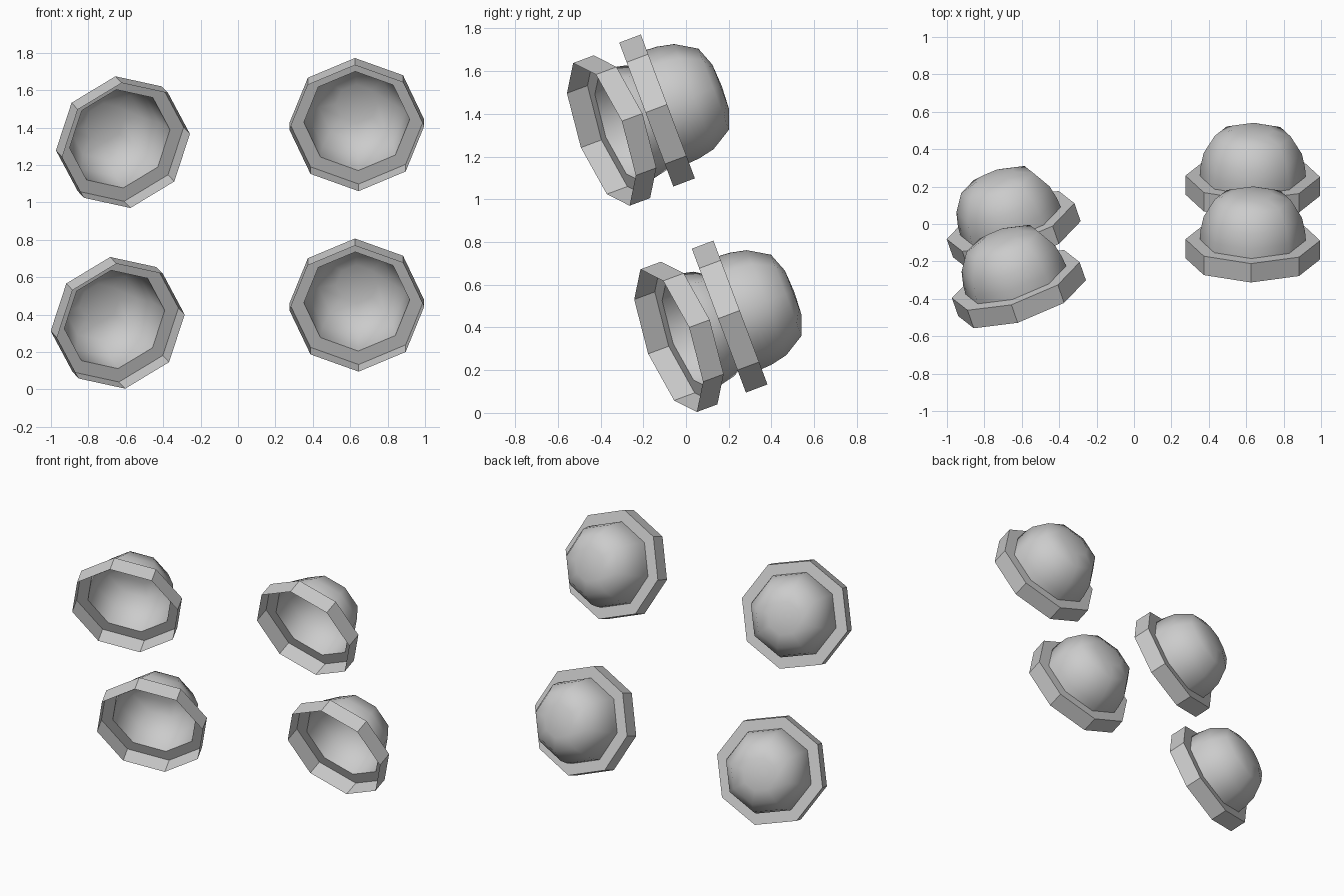
import bpy, bmesh
from math import sin, cos, radians, pi
from mathutils import Vector, Matrix

if "Cube" in bpy.data.objects:
    bpy.data.objects.remove(bpy.data.objects["Cube"])

SIDES = 8
# Lathe profile: (radius, depth behind the flange plane)
PROFILE = [(0.36, -0.108), (0.36, 0.0), (0.283, 0.0), (0.28, 0.05),
           (0.263, 0.13), (0.203, 0.229), (0.11, 0.264)]
TIP = 0.27
DOME_START = 2  # profile segment where the smooth dome begins


def lamp_cup(name, centre, back, roll):
    """Octagonal open rim, flat step and rounded bowl along the axis 'back'."""
    back = Vector(back).normalized()
    side = Vector((back.y, -back.x, 0)).normalized()
    up = back.cross(side) * -1
    bm = bmesh.new()
    rings = []
    for r, d in PROFILE:
        ring = []
        for i in range(SIDES):
            t = radians(roll) + 2 * pi * i / SIDES
            ring.append(bm.verts.new(side * r * cos(t) + up * r * sin(t) + back * d))
        rings.append(ring)
    tip = bm.verts.new(back * TIP)

    # Rim, step and bowl walls
    for k in range(len(rings) - 1):
        a, b = rings[k], rings[k + 1]
        for i in range(SIDES):
            j = (i + 1) % SIDES
            f = bm.faces.new((a[i], a[j], b[j], b[i]))
            f.smooth = k >= DOME_START
    # Bowl end
    for i in range(SIDES):
        f = bm.faces.new((rings[-1][i], rings[-1][(i + 1) % SIDES], tip))
        f.smooth = True

    bmesh.ops.recalc_face_normals(bm, faces=bm.faces)
    # Outside of the rim must face away from the axis
    f = rings[0][0].link_faces[0]
    c = f.calc_center_median()
    if f.normal.dot(c - back * c.dot(back)) < 0:
        bmesh.ops.reverse_faces(bm, faces=bm.faces)
    mesh = bpy.data.meshes.new(name)
    bm.to_mesh(mesh)
    bm.free()
    obj = bpy.data.objects.new(name, mesh)
    obj.location = centre
    bpy.context.collection.objects.link(obj)
    return obj


# Right pair faces straight ahead and down, left pair is also turned sideways
RIGHT_AXIS = (0.0, 0.936, 0.352)
LEFT_AXIS = (-0.31, 0.89, 0.33)
lamp_cup("right_upper_cup", (0.635, -0.085, 1.435), RIGHT_AXIS, 1.6)
lamp_cup("right_lower_cup", (0.635, 0.255, 0.47), RIGHT_AXIS, 1.6)
lamp_cup("left_upper_cup", (-0.632, -0.30, 1.34), LEFT_AXIS, 10.5)
lamp_cup("left_lower_cup", (-0.66, 0.015, 0.374), LEFT_AXIS, 10.5)
